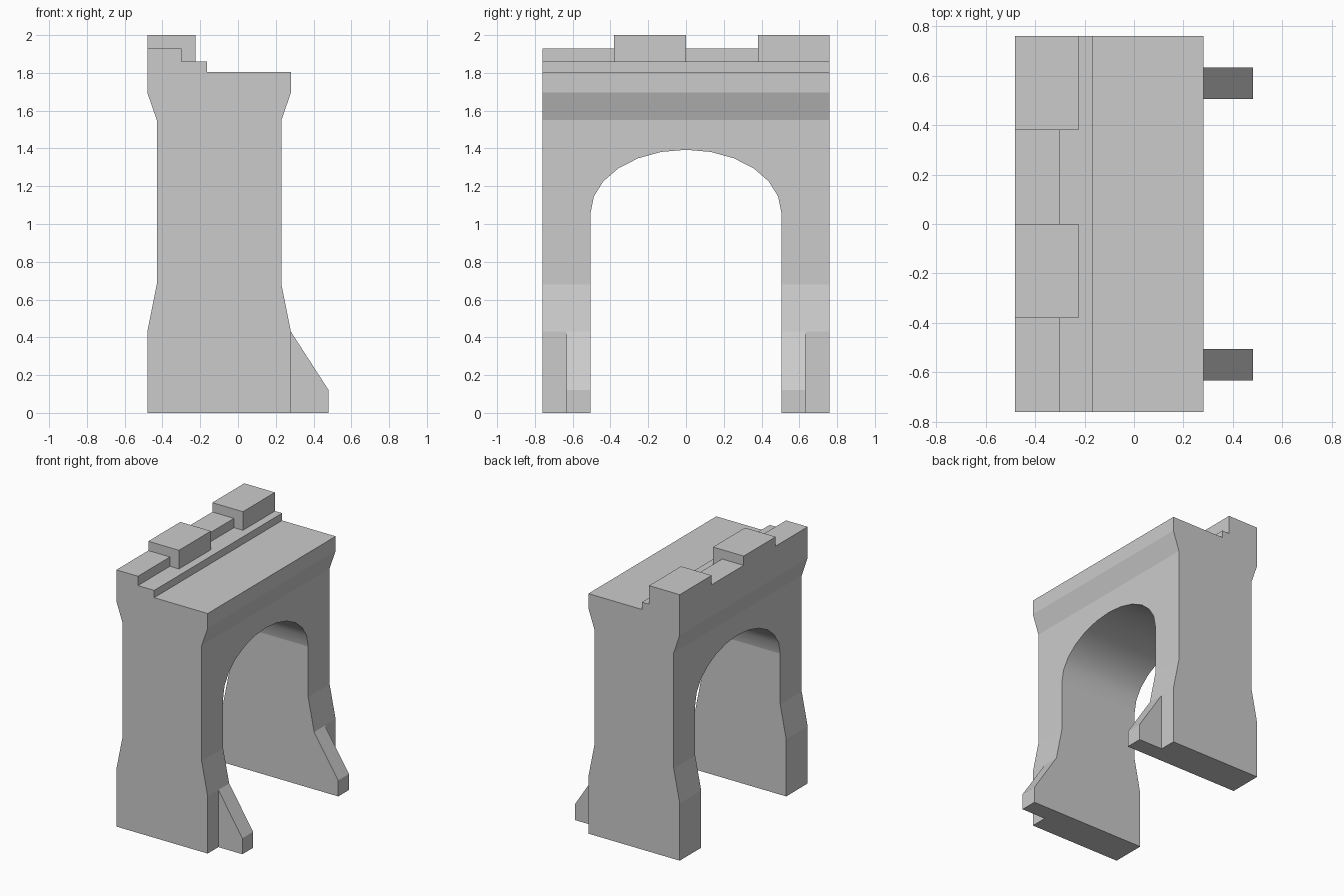
import bpy, bmesh
from math import sin, cos, pi

if "Cube" in bpy.data.objects:
    bpy.data.objects.remove(bpy.data.objects["Cube"])


def prism(name, points, axis, lo, hi, smooth=lambda f: False):
    """Extrude a closed 2D profile: axis 'y' takes (x, z), axis 'x' takes (y, z)."""
    def place(p, d):
        return (p[0], d, p[1]) if axis == 'y' else (d, p[0], p[1])
    bm = bmesh.new()
    a = [bm.verts.new(place(p, lo)) for p in points]
    b = [bm.verts.new(place(p, hi)) for p in points]
    bm.faces.new(a)
    bm.faces.new(b[::-1])
    for i in range(len(points)):
        j = (i + 1) % len(points)
        bm.faces.new((a[i], b[i], b[j], a[j]))
    bmesh.ops.recalc_face_normals(bm, faces=bm.faces)
    for f in bm.faces:
        f.smooth = smooth(f)
    mesh = bpy.data.meshes.new(name)
    bm.to_mesh(mesh)
    bm.free()
    ob = bpy.data.objects.new(name, mesh)
    bpy.context.collection.objects.link(ob)
    return ob


# Gate wall: flared base and top, stepped walkway
wall = prism("gate_wall", [
    (-0.48, 0), (0.28, 0), (0.28, 0.43), (0.23, 0.68), (0.23, 1.55), (0.28, 1.695),
    (0.28, 1.805), (-0.165, 1.805), (-0.165, 1.86), (-0.48, 1.86),
    (-0.48, 1.695), (-0.43, 1.55), (-0.43, 0.68), (-0.48, 0.43)], 'y', -0.76, 0.76)

# Archway opening
R, SPRING, RISE, SEG = 0.505, 1.06, 0.333, 12
arch = [(-R, -0.1), (R, -0.1)]
arch += [(R * cos(pi * i / SEG), SPRING + RISE * sin(pi * i / SEG)) for i in range(SEG + 1)]
cutter = prism("arch_cutter", arch, 'x', -0.7, 0.7,
               lambda f: len(f.verts) == 4 and f.calc_center_median().z > SPRING)
cutter.hide_render = True
mod = wall.modifiers.new("archway", 'BOOLEAN')
mod.operation, mod.object, mod.solver = 'DIFFERENCE', cutter, 'EXACT'
bpy.context.view_layer.objects.active = wall
bpy.ops.object.modifier_apply(modifier=mod.name)
bpy.data.objects.remove(cutter)

# Battlements: alternating low and tall blocks along the parapet
for i in range(4):
    tall = i % 2 == 1
    x, z = (-0.225, 2.0) if tall else (-0.30, 1.93)
    y = -0.76 + 0.38 * i
    prism("merlon" if tall else "crenel",
          [(-0.48, 1.86), (x, 1.86), (x, z), (-0.48, z)], 'y', y, y + 0.38)

# Sloped buttresses at the inner edge of each leg
for lo, hi in ((0.505, 0.633), (-0.633, -0.505)):
    prism("buttress", [(0.28, 0), (0.48, 0), (0.48, 0.12), (0.28, 0.43)], 'y', lo, hi)
